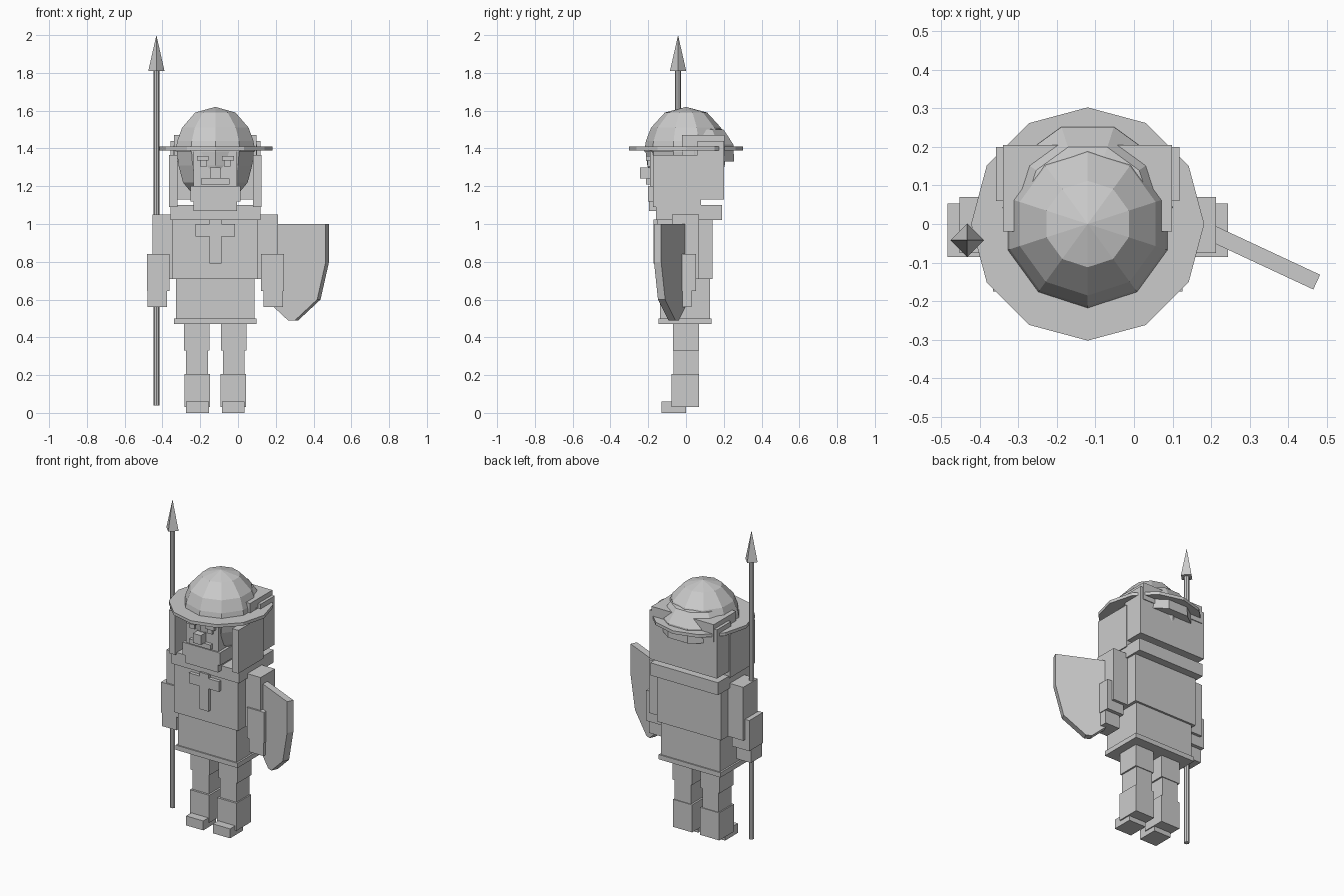
import bpy, bmesh, math
from mathutils import Matrix

if "Cube" in bpy.data.objects:
    bpy.data.objects.remove(bpy.data.objects["Cube"])

CX = -0.12  # centre line of the body

grey = bpy.data.materials.new("stone grey")
grey.diffuse_color = (0.6, 0.6, 0.6, 1)
grey.use_nodes = True
grey.node_tree.nodes["Principled BSDF"].inputs["Base Color"].default_value = grey.diffuse_color


def finish(name, bm):
    bmesh.ops.recalc_face_normals(bm, faces=bm.faces)
    me = bpy.data.meshes.new(name)
    bm.to_mesh(me)
    bm.free()
    me.materials.append(grey)
    ob = bpy.data.objects.new(name, me)
    bpy.context.collection.objects.link(ob)
    return ob


def box(name, x0, x1, y0, y1, z0, z1):
    bm = bmesh.new()
    m = Matrix.Translation(((x0 + x1) / 2, (y0 + y1) / 2, (z0 + z1) / 2))
    m = m @ Matrix.Diagonal((x1 - x0, y1 - y0, z1 - z0, 1))
    bmesh.ops.create_cube(bm, size=1, matrix=m)
    return finish(name, bm)


def pair(name, a, b, y0, y1, z0, z1):
    """Box between offsets a and b from the centre line, on both sides."""
    box(name + "_left", CX + a, CX + b, y0, y1, z0, z1)
    box(name + "_right", CX - b, CX - a, y0, y1, z0, z1)


def centred(name, half, y0, y1, z0, z1):
    box(name, CX - half, CX + half, y0, y1, z0, z1)


def lathe(name, x, y, rings, sides, a0=-math.pi / 2, arc=2 * math.pi):
    """Stack of polygon rings (radius, z); a partial arc is closed by flat caps."""
    bm = bmesh.new()
    full = arc > 6.28
    n = sides if full else sides + 1
    rows = []
    for r, z in rings:
        row = [bm.verts.new((x, y, z))] * n if r == 0 else [
            bm.verts.new((x + r * math.cos(a0 + arc * i / sides),
                          y + r * math.sin(a0 + arc * i / sides), z)) for i in range(n)]
        rows.append(row)

    def face(vs):
        vs = list(dict.fromkeys(vs))
        if len(vs) > 2:
            bm.faces.new(vs)
    for lo, hi in zip(rows, rows[1:]):
        for i in range(sides):
            j = (i + 1) % n
            face([lo[i], lo[j], hi[j], hi[i]])
        if not full:
            face([lo[0], lo[-1], hi[-1], hi[0]])
    face(rows[0])
    face(rows[-1])
    return finish(name, bm)


# Legs and feet
pair("thigh", 0.03, 0.165, -0.07, 0.07, 0.33, 0.50)
pair("shin", 0.04, 0.155, -0.065, 0.065, 0.19, 0.34)
pair("boot", 0.028, 0.163, -0.078, 0.07, 0.03, 0.205)
pair("foot", 0.034, 0.155, -0.13, 0.0, 0.0, 0.06)

# Tunic
centred("skirt_hem", 0.218, -0.145, 0.135, 0.47, 0.50)
centred("skirt", 0.207, -0.137, 0.127, 0.49, 0.72)
centred("torso", 0.226, -0.15, 0.14, 0.71, 1.03)
centred("collar", 0.238, -0.16, 0.19, 1.02, 1.10)

# Cross on the chest
centred("cross_bar", 0.105, -0.172, -0.14, 0.935, 1.00)
centred("cross_post", 0.032, -0.172, -0.14, 0.79, 1.025)

# Arms
pair("upper_arm", 0.225, 0.332, -0.075, 0.07, 0.71, 1.05)
pair("forearm", 0.242, 0.363, -0.085, 0.053, 0.645, 0.84)
pair("hand", 0.255, 0.358, -0.083, 0.03, 0.56, 0.65)

# Head, with the helmet dome as its upper half
lathe("head", CX, 0, [(0, 1.13), (0.11, 1.14), (0.18, 1.22), (0.205, 1.31), (0.215, 1.39)], 10)
lathe("helmet_dome", CX, 0, [(0.222, 1.385), (0.212, 1.44), (0.185, 1.51), (0.112, 1.59), (0, 1.62)], 10)
lathe("helmet_brim", CX, 0, [(0.302, 1.39), (0.302, 1.41)], 12)
lathe("rear_helmet_shell", CX, 0.042, [(0.223, 1.33), (0.22, 1.42), (0.165, 1.50), (0, 1.53)],
      5, math.radians(0), math.pi)

# Mail hood around the head
pair("hood_side", 0.2, 0.245, -0.175, 0.08, 1.09, 1.365)
centred("hood_back", 0.238, 0.06, 0.2, 1.13, 1.44)
centred("hood_top", 0.219, -0.02, 0.205, 1.36, 1.47)

# Face
centred("face", 0.115, -0.19, -0.05, 1.15, 1.39)
centred("beard", 0.132, -0.2, -0.05, 1.12, 1.2)
centred("beard_tip", 0.115, -0.195, -0.05, 1.07, 1.13)
centred("moustache", 0.075, -0.212, -0.15, 1.21, 1.24)
centred("nose", 0.028, -0.243, -0.15, 1.24, 1.30)
pair("brow", 0.035, 0.098, -0.212, -0.15, 1.335, 1.36)
pair("eye", 0.045, 0.08, -0.203, -0.15, 1.305, 1.34)

# Spear
lathe("spear_shaft", -0.432, -0.042, [(0.016, 0.04), (0.016, 1.82)], 8)
lathe("spear_head", -0.432, -0.042, [(0.043, 1.81), (0, 2.0)], 4)

# Shield: mirrored outline, extruded and turned outward
half = [(0.2, 1.0), (0.2, 0.8), (0.15, 0.6), (0.018, 0.488)]
outline = half + [(-x, z) for x, z in reversed(half)]
bm = bmesh.new()
f = bm.faces.new([bm.verts.new((x, -0.021, z)) for x, z in outline])
new = bmesh.ops.extrude_face_region(bm, geom=[f])["geom"]
bmesh.ops.translate(bm, vec=(0, 0.042, 0),
                    verts=[v for v in new if isinstance(v, bmesh.types.BMVert)])
bmesh.ops.transform(bm, verts=bm.verts,
                    matrix=Matrix.Translation((0.292, -0.066, 0)) @ Matrix.Rotation(math.radians(-25), 4, 'Z'))
finish("shield", bm)
